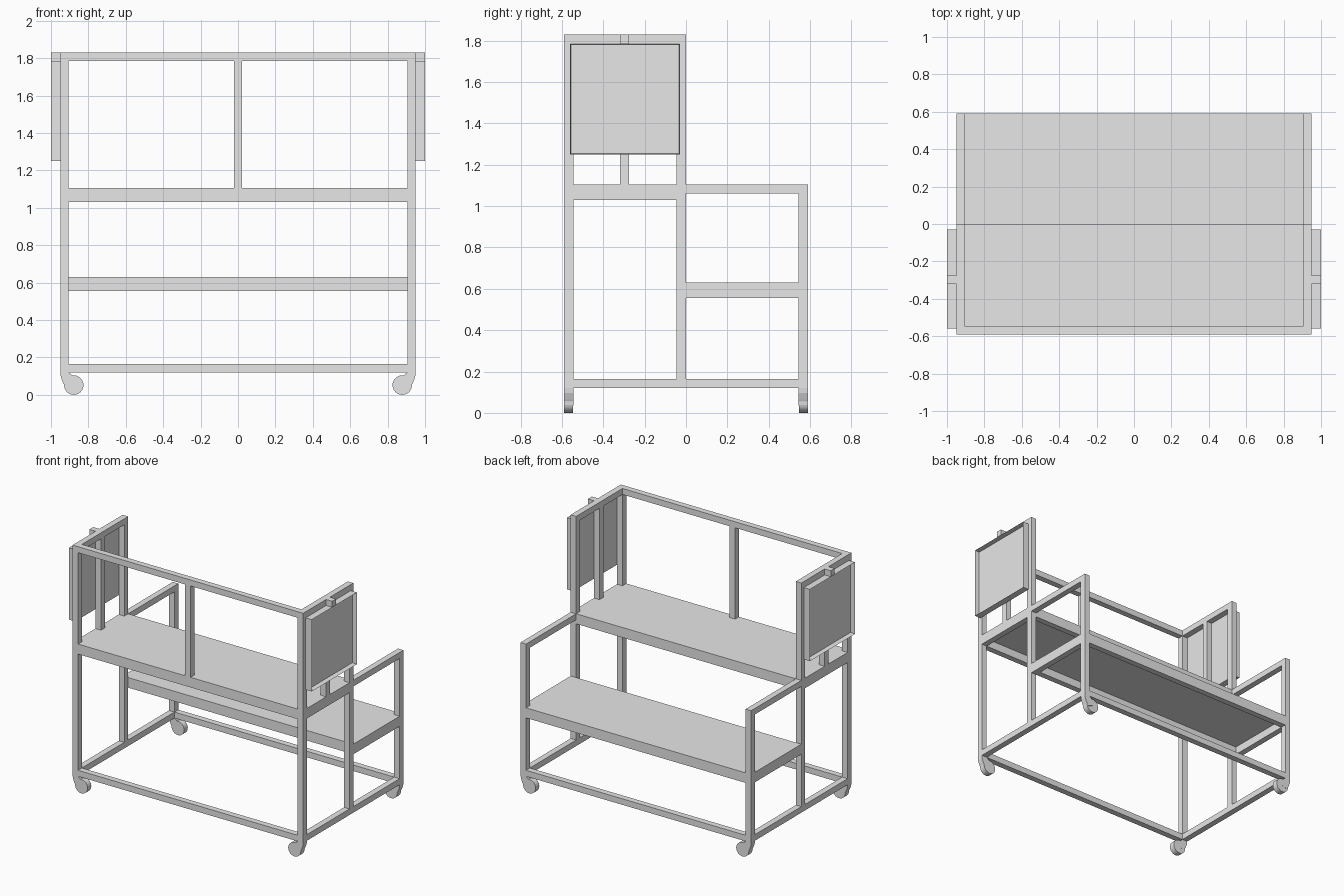
import bpy, bmesh, math
from mathutils import Vector

cube = bpy.data.objects.get("Cube")
if cube:
    bpy.data.objects.remove(cube, do_unlink=True)

# One painted metal colour
grey = bpy.data.materials.new("plain_grey")
grey.use_nodes = True
grey.diffuse_color = (0.8, 0.8, 0.8, 1)
grey.node_tree.nodes["Principled BSDF"].inputs["Base Color"].default_value = (0.8, 0.8, 0.8, 1)


def finish(name, bm):
    bmesh.ops.recalc_face_normals(bm, faces=bm.faces[:])
    mesh = bpy.data.meshes.new(name)
    bm.to_mesh(mesh)
    bm.free()
    mesh.materials.append(grey)
    obj = bpy.data.objects.new(name, mesh)
    bpy.context.collection.objects.link(obj)
    return obj


def box_mesh(x, y, z):
    """Box from (low, high) bounds on each axis."""
    bm = bmesh.new()
    bmesh.ops.create_cube(bm, size=1)
    for v in bm.verts:
        v.co = [sum(b) / 2 + c * (b[1] - b[0]) for b, c in zip((x, y, z), v.co)]
    return bm


def box(name, x, y, z):
    return finish(name, box_mesh(x, y, z))


def side_x(s, a, b):
    return tuple(sorted((s * a, s * b)))


W, D, T = 0.95, 0.59, 0.045          # half width, half depth, tube size
IN, BACK = W - T, D - T
TOP, DECK, SEAT, BASE = 1.83, 1.105, 0.63, 0.165
RAIL = 0.075                         # shelf rail height
inner = (-IN, IN)
front_y, mid_y, back_y = (-D, -BACK), (-T, 0), (BACK, D)


def caster(name, s, y):
    """Curved foot and round wheel, extruded across the tube."""
    foot = [(W, 0.12), (0.947, 0.095), (0.935, 0.065), (0.92, 0.035),
            (0.88, 0.05), (0.88, 0.1), (IN, 0.12)]
    wheel = [(0.878 + 0.052 * math.cos(a), 0.052 + 0.052 * math.sin(a))
             for a in (math.tau * i / 24 for i in range(24))]
    bm = bmesh.new()
    for outline, gap in ((foot, 0.0), (wheel, 0.001)):
        face = bm.faces.new([bm.verts.new((s * x, y[0] + gap, z)) for x, z in outline])
        out = bmesh.ops.extrude_face_region(bm, geom=[face])["geom"]
        bmesh.ops.translate(bm, vec=(0, T - 2 * gap, 0),
                            verts=[v for v in out if isinstance(v, bmesh.types.BMVert)])
    finish(name, bm)


def side_tray(name, s):
    """Shallow square tray, open outward."""
    bm = box_mesh(side_x(s, W, 1.0), (-0.56, -0.03), (1.25, TOP - T))
    bm.normal_update()
    face = next(f for f in bm.faces if f.normal.x * s > 0.9)
    bmesh.ops.inset_region(bm, faces=[face], thickness=0.005)
    bmesh.ops.translate(bm, vec=Vector((-s * 0.035, 0, 0)), verts=face.verts[:])
    finish(name, bm)


# Side frames, mirrored left and right
for s, side in ((1, "left"), (-1, "right")):
    x = side_x(s, IN, W)
    box(side + "_front_post", x, front_y, (0.12, TOP))
    box(side + "_middle_post", x, mid_y, (0.12, TOP))
    box(side + "_back_post", x, back_y, (0.12, DECK))
    box(side + "_top_rail", x, (-BACK, -T), (TOP - T, TOP))
    box(side + "_tray_post", x, (-0.32, -0.275), (DECK, TOP - T))
    box(side + "_deck_rail", x, (-BACK, -T), (DECK - RAIL, DECK))
    box(side + "_arm_rail", x, (0, BACK), (DECK - T, DECK))
    box(side + "_seat_rail", x, (T, BACK), (SEAT - RAIL, SEAT))
    box(side + "_base_front_rail", x, (-BACK, -T), (0.12, BASE))
    box(side + "_base_back_rail", x, (0, BACK), (0.12, BASE))
    box(side + "_tray_bracket", side_x(s, W, 1.0), (-0.32, -0.275), (TOP - T, TOP))
    side_tray(side + "_tray", s)
    caster(side + "_front_caster", s, front_y)
    caster(side + "_back_caster", s, back_y)

# Long rails
box("top_front_rail", inner, front_y, (TOP - T, TOP))
box("front_center_post", (-T / 2, T / 2), front_y, (DECK, TOP - T))
box("base_front_rail", inner, front_y, (0.12, BASE))
box("base_back_rail", inner, back_y, (0.12, BASE))

# Upper deck and lower seat: rails with a thin panel on top
box("deck_front_rail", inner, front_y, (DECK - RAIL, DECK))
box("deck_back_rail", inner, mid_y, (DECK - RAIL, DECK))
box("deck_panel", inner, (-BACK, -T), (DECK - 0.015, DECK))
box("seat_front_rail", (-W, W), (0, T), (SEAT - RAIL, SEAT))
box("seat_back_rail", inner, back_y, (SEAT - RAIL, SEAT))
box("seat_panel", inner, (T, BACK), (SEAT - 0.015, SEAT))
